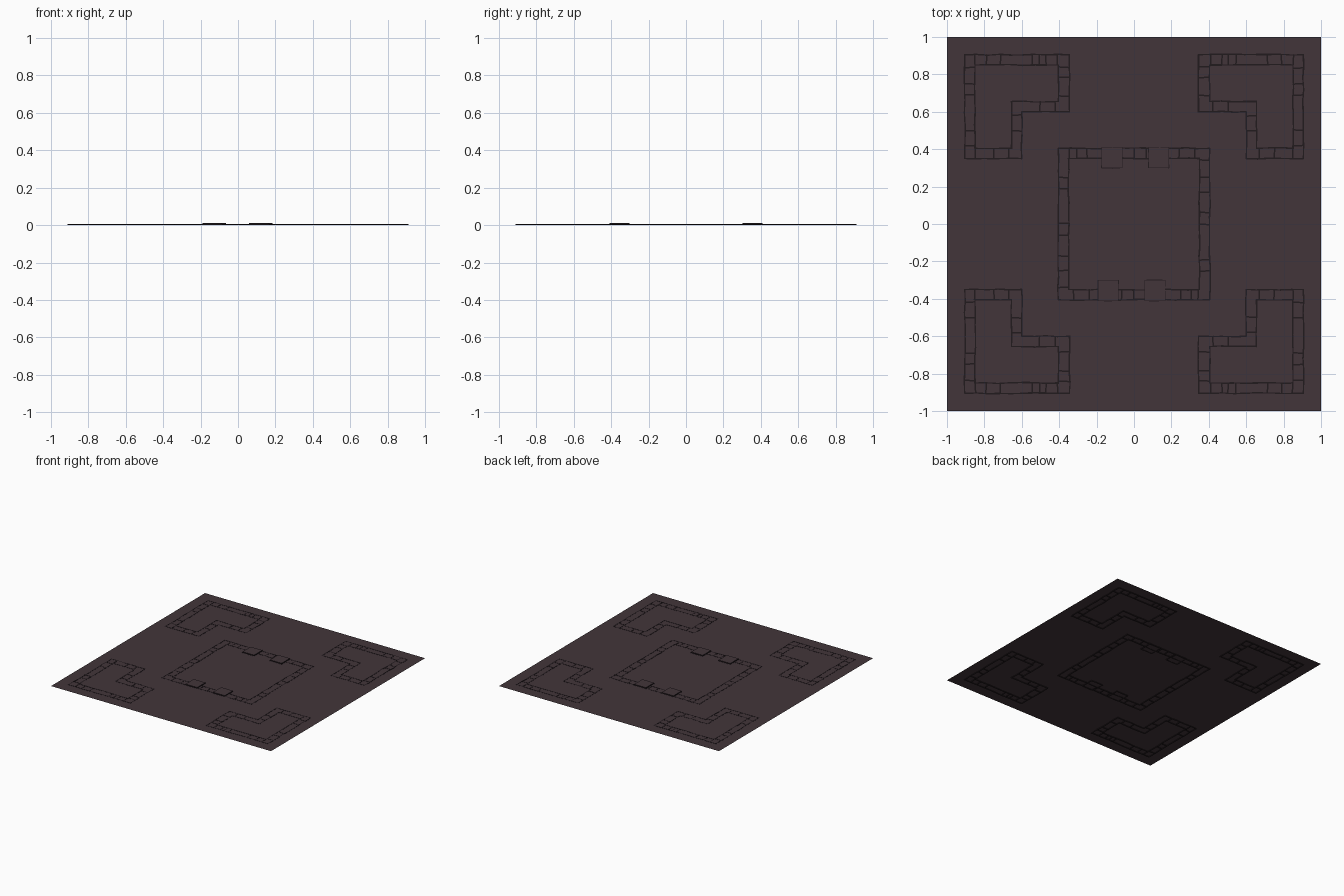
import bpy, bmesh, random
from mathutils import Vector

if "Cube" in bpy.data.objects:
    bpy.data.objects.remove(bpy.data.objects["Cube"])

random.seed(4)
GROUND, TOP = 0.005, 0.006


def material(name, rgb):
    m = bpy.data.materials.new(name)
    m.diffuse_color = (*rgb, 1)
    m.use_nodes = True
    m.node_tree.nodes["Principled BSDF"].inputs["Base Color"].default_value = m.diffuse_color
    return m


stone = material("dusky stone", (0.0545, 0.0356, 0.0423))
dark = material("dark groove", (0.0155, 0.0105, 0.0125))


def finish(bm, name, *mats):
    bmesh.ops.recalc_face_normals(bm, faces=bm.faces)
    me = bpy.data.meshes.new(name)
    bm.to_mesh(me)
    bm.free()
    for m in mats:
        me.materials.append(m)
    ob = bpy.data.objects.new(name, me)
    bpy.context.collection.objects.link(ob)
    return ob


def bar(bm, p, q, w=0.008):
    """Thin groove bar from p to q."""
    p, q = Vector(p), Vector(q)
    d = (q - p).normalized()
    n = Vector((-d.y, d.x)) * w / 2
    p, q = p - d * w * 0.3, q + d * w * 0.3
    ring = [p + n, p - n, q - n, q + n]
    lo = [bm.verts.new((v.x, v.y, 0)) for v in ring]
    hi = [bm.verts.new((v.x, v.y, TOP)) for v in ring]
    bm.faces.new(lo[::-1])
    bm.faces.new(hi)
    for i in range(4):
        j = (i + 1) % 4
        bm.faces.new((lo[i], lo[j], hi[j], hi[i]))


def outline(bm, pts):
    """Closed, slightly uneven line through the corner points."""
    path = []
    for a, b in zip(pts, pts[1:] + pts[:1]):
        a, b = Vector(a), Vector(b)
        n = max(2, round((b - a).length / 0.06))
        side = Vector((-(b - a).y, (b - a).x)).normalized()
        for i in range(n):
            off = random.uniform(-0.003, 0.003) if i else 0
            path.append(a.lerp(b, i / n) + side * off)
    for a, b in zip(path, path[1:] + path[:1]):
        bar(bm, a, b, random.uniform(0.006, 0.009))


def x_ticks(bm, xs, y0, y1):
    for x in xs:
        bar(bm, (x, y0), (x + random.uniform(-0.004, 0.004), y1))


def y_ticks(bm, ys, x0, x1):
    for y in ys:
        bar(bm, (x0, y), (x1, y + random.uniform(-0.004, 0.004)))


# floor sheet
bm = bmesh.new()
bm.faces.new([bm.verts.new((x, y, GROUND)) for x, y in ((-1, -1), (1, -1), (1, 1), (-1, 1))])
finish(bm, "floor_sheet", stone)

# square ring of stones in the middle
bm = bmesh.new()
for r in (0.405, 0.35):
    outline(bm, [(-r, -r), (r, -r), (r, r), (-r, r)])
for s in (1, -1):
    x_ticks(bm, [s * x for x in (-0.345, -0.305, -0.25, -0.07, 0.0, 0.065, 0.24, 0.325)],
            s * 0.35, s * 0.405)
    y_ticks(bm, [s * y for y in (0.25, 0.19, 0.003, -0.06, -0.17, -0.25, -0.34)],
            s * -0.405, s * -0.35)
finish(bm, "centre_ring_joints", dark)

# L-shaped stone borders in the four corners
outer = [(-.905, .905), (-.345, .905), (-.345, .6), (-.6, .6), (-.6, .35), (-.905, .35)]
inner = [(-.85, .85), (-.405, .85), (-.405, .655), (-.655, .655), (-.655, .405), (-.85, .405)]
for sx, sy, name in ((1, 1, "back_left"), (-1, 1, "back_right"),
                     (1, -1, "front_left"), (-1, -1, "front_right")):
    bm = bmesh.new()
    outline(bm, outer)
    outline(bm, inner)
    x_ticks(bm, (-.85, -.79, -.715, -.545, -.505, -.47, -.41), .85, .905)
    x_ticks(bm, (-.505, -.42), .6, .655)
    x_ticks(bm, (-.85, -.75, -.67), .35, .405)
    y_ticks(bm, (.835, .75, .69, .5, .42), -.905, -.85)
    y_ticks(bm, (.84, .785, .685), -.405, -.345)
    y_ticks(bm, (.5, .58), -.655, -.6)
    for v in bm.verts:
        v.co.x *= sx
        v.co.y *= sy
    finish(bm, name + "_border_joints", dark)

# four raised paving blocks with dark sides
for i, (x, y) in enumerate(((-.118, .355), (.132, .355), (-.138, -.355), (.112, -.355))):
    bm = bmesh.new()
    bmesh.ops.create_cube(bm, size=1)
    for v in bm.verts:
        v.co = (x + v.co.x * .106, y + v.co.y * .106, .002 + (v.co.z + .5) * .01)
    bmesh.ops.recalc_face_normals(bm, faces=bm.faces)
    for f in bm.faces:
        f.material_index = 0 if abs(f.normal.z) > .5 else 1
    finish(bm, f"raised_block_{i + 1}", stone, dark)
    # joint around the block
    bm = bmesh.new()
    h = .053
    outline(bm, [(x - h, y - h), (x + h, y - h), (x + h, y + h), (x - h, y + h)])
    finish(bm, f"raised_block_joint_{i + 1}", dark)
